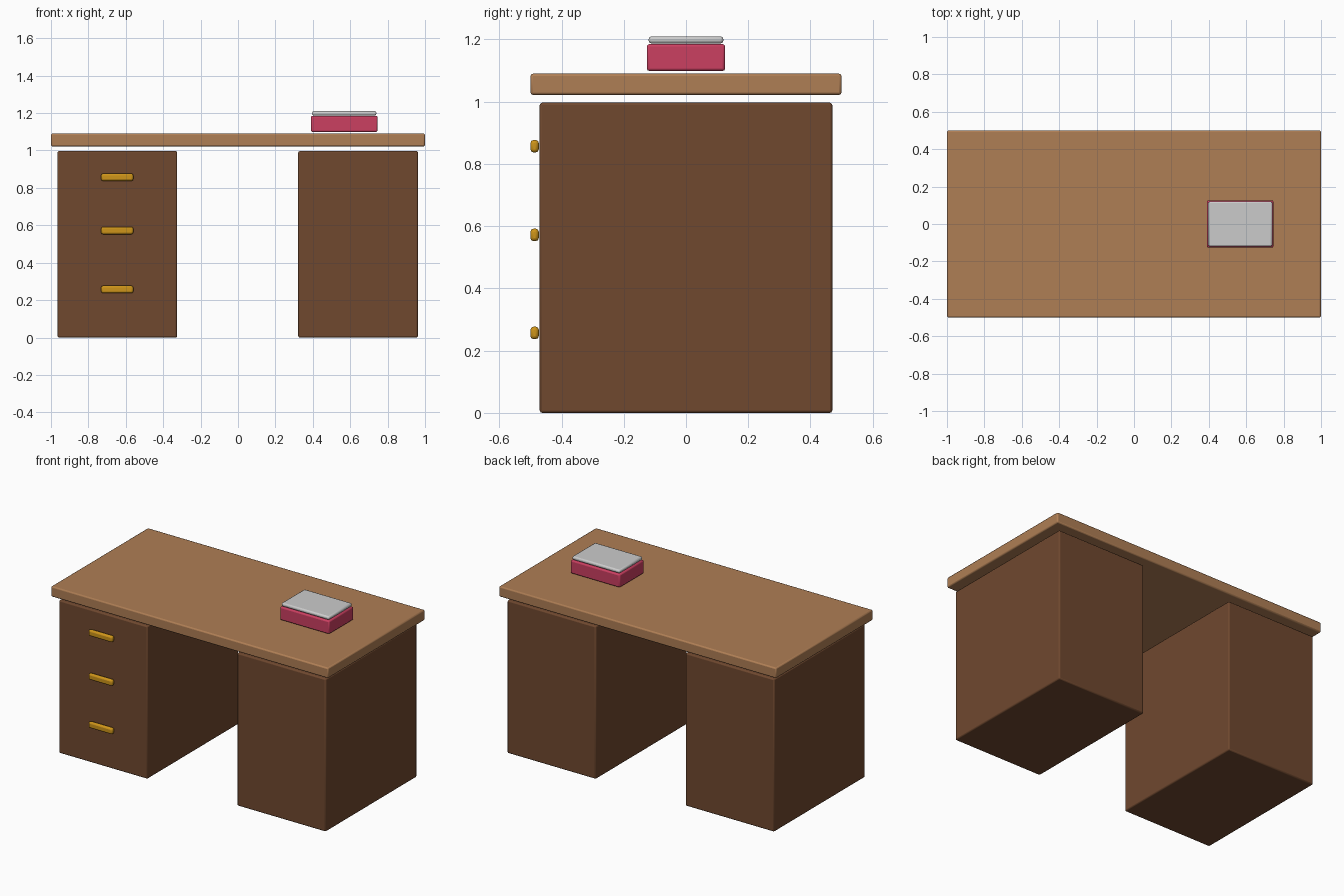
import bpy

if "Cube" in bpy.data.objects:
    bpy.data.objects.remove(bpy.data.objects["Cube"])


def material(name, rgb):
    m = bpy.data.materials.new(name)
    m.diffuse_color = (*rgb, 1)
    m.use_nodes = True
    m.node_tree.nodes["Principled BSDF"].inputs["Base Color"].default_value = m.diffuse_color
    return m


def box(name, x, y, z, mat, bevel, segments=2):
    """Rounded box from (min, max) extents on each axis."""
    bpy.ops.mesh.primitive_cube_add(size=1, location=[(a + b) / 2 for a, b in (x, y, z)])
    ob = bpy.context.object
    ob.name = name
    ob.scale = [b - a for a, b in (x, y, z)]
    bpy.ops.object.transform_apply(location=False, rotation=False, scale=True)
    mod = ob.modifiers.new("Rounded edges", 'BEVEL')
    mod.width = bevel
    mod.segments = segments
    ob.data.materials.append(mat)
    bpy.ops.object.shade_smooth_by_angle()
    return ob


light_wood = material("light_wood", (0.43, 0.21, 0.09))
dark_wood = material("dark_wood", (0.16, 0.065, 0.028))
brass = material("brass", (0.62, 0.30, 0.01))
red = material("red_cover", (0.60, 0.05, 0.12))
paper = material("paper", (0.70, 0.69, 0.67))

# Desk top
box("desk_top", (-1, 1), (-0.5, 0.5), (1.025, 1.093), light_wood, 0.008)

# Left and right pedestals
box("left_pedestal", (-0.965, -0.325), (-0.47, 0.47), (0.003, 1.0), dark_wood, 0.008)
box("right_pedestal", (0.322, 0.962), (-0.47, 0.47), (0.003, 1.0), dark_wood, 0.008)

# Drawer handles
for i, z in enumerate((0.86, 0.575, 0.26)):
    box(f"drawer_handle_{i + 1}", (-0.732, -0.56), (-0.5, -0.473),
        (z - 0.02, z + 0.02), brass, 0.01)

# Book with a pad of paper on top
box("book", (0.39, 0.746), (-0.126, 0.126), (1.102, 1.188), red, 0.008)
box("paper_pad", (0.396, 0.74), (-0.12, 0.12), (1.19, 1.213), paper, 0.009)

# Rest the model exactly on the floor
for ob in bpy.context.scene.objects:
    ob.location.z -= 0.003
